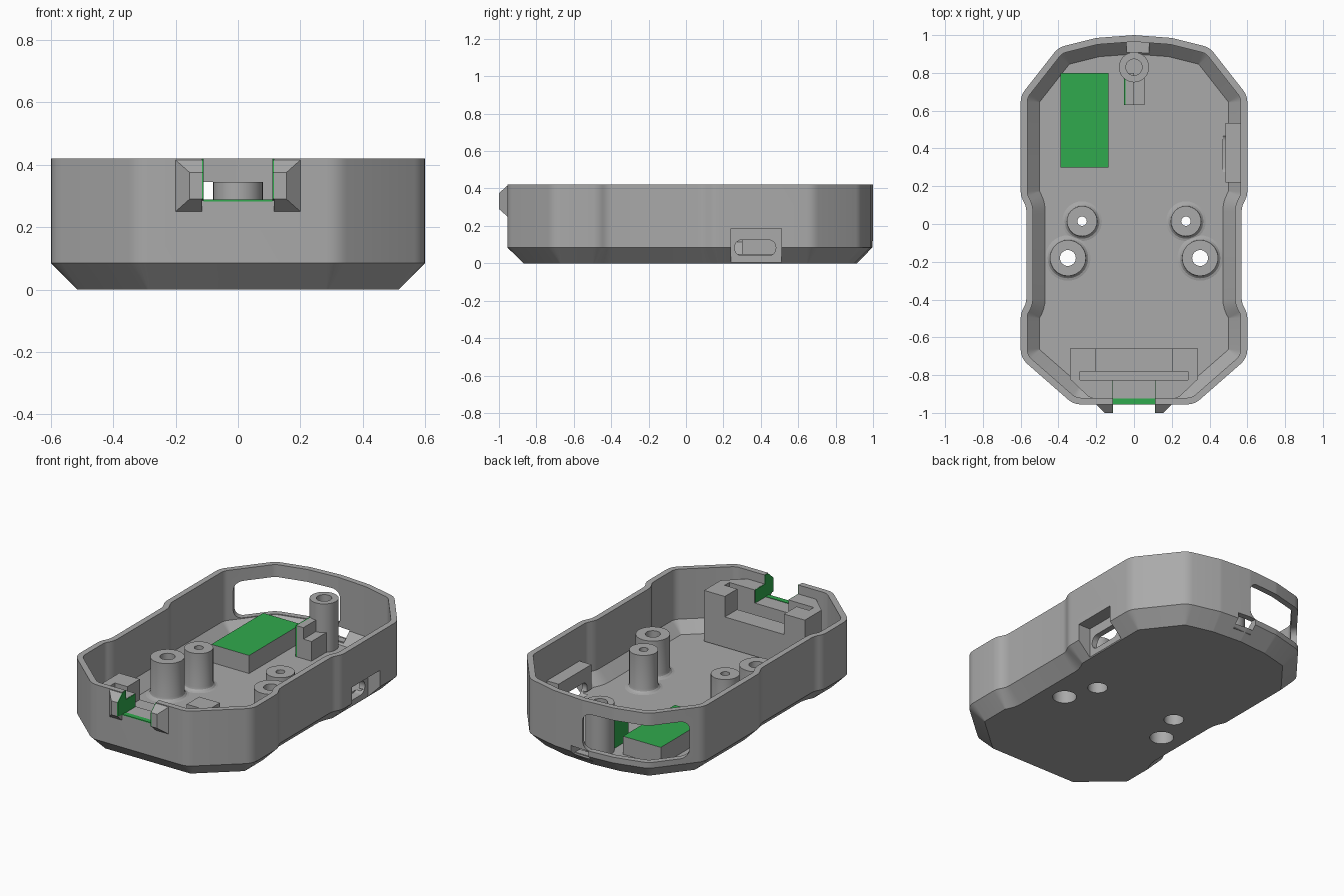
import bpy, bmesh, math
from mathutils import Matrix, Vector

if "Cube" in bpy.data.objects:
    bpy.data.objects.remove(bpy.data.objects["Cube"])


def material(name, rgb):
    m = bpy.data.materials.new(name)
    m.diffuse_color = (*rgb, 1)
    m.use_nodes = True
    m.node_tree.nodes["Principled BSDF"].inputs["Base Color"].default_value = m.diffuse_color
    return m


GREY = material("grey plastic", (0.40, 0.40, 0.40))
GREEN = material("green face", (0.03, 0.40, 0.075))


def finish(name, bm, mat=GREY):
    bmesh.ops.recalc_face_normals(bm, faces=bm.faces)
    me = bpy.data.meshes.new(name)
    bm.to_mesh(me)
    bm.free()
    ob = bpy.data.objects.new(name, me)
    bpy.context.collection.objects.link(ob)
    me.materials.append(mat)
    return ob


def loft(name, rings, mat=GREY):
    """Closed solid through rings that share a point count."""
    bm = bmesh.new()
    loops = [[bm.verts.new(p) for p in r] for r in rings]
    n = len(loops[0])
    for a, b in zip(loops, loops[1:]):
        for i in range(n):
            j = (i + 1) % n
            bm.faces.new((a[i], a[j], b[j], b[i]))
    bm.faces.new(loops[0])
    bm.faces.new(loops[-1])
    return finish(name, bm, mat)


def prism(name, pts, z0, z1, mat=GREY):
    return loft(name, [[(x, y, z) for x, y in pts] for z in (z0, z1)], mat)


def box(name, x0, x1, y0, y1, z0, z1, mat=GREY):
    return prism(name, [(x0, y0), (x1, y0), (x1, y1), (x0, y1)], z0, z1, mat)


def circle(x, y, r, n=32):
    return [(x + r * math.cos(2 * math.pi * i / n),
             y + r * math.sin(2 * math.pi * i / n)) for i in range(n)]


def rounded_rect(w, h, r, n=6):
    pts = []
    for k, (sx, sy) in enumerate(((1, 1), (-1, 1), (-1, -1), (1, -1))):
        for i in range(n + 1):
            a = math.pi / 2 * (k + i / n)
            pts.append((sx * (w / 2 - r) + r * math.cos(a), sy * (h / 2 - r) + r * math.sin(a)))
    return pts


def upright(ob, centre, normal):
    """Turn a prism so its depth runs along a horizontal normal."""
    nz = Vector(normal).normalized()
    up = Vector((0, 0, 1))
    m = Matrix((up.cross(nz), up, nz)).transposed().to_4x4()
    ob.data.transform(Matrix.Translation(centre) @ m)
    return ob


def lathe(name, profile, x, y, n=32):
    bm = bmesh.new()
    cols = [[bm.verts.new((x + r * math.cos(2 * math.pi * i / n),
                           y + r * math.sin(2 * math.pi * i / n), z)) for r, z in profile]
            for i in range(n)]
    m = len(profile)
    for i in range(n):
        a, b = cols[i], cols[(i + 1) % n]
        for k in range(m):
            bm.faces.new((a[k], b[k], b[(k + 1) % m], a[(k + 1) % m]))
    return finish(name, bm)


def cut(ob, cutters):
    bpy.context.view_layer.objects.active = ob
    for c in cutters:
        mod = ob.modifiers.new("cut", 'BOOLEAN')
        mod.operation, mod.solver, mod.object = 'DIFFERENCE', 'EXACT', c
        bpy.ops.object.modifier_apply(modifier=mod.name)


# Case outline, with offset and filleted corners
HALF = [(0.32, -0.955), (0.6, -0.71), (0.6, -0.47), (0.57, -0.42), (0.57, 0.09),
        (0.6, 0.15), (0.6, 0.68), (0.40, 0.935), (0.2, 0.985)]
OUTLINE = [Vector(p) for p in HALF + [(0, 1.0)] + [(-x, y) for x, y in reversed(HALF)]]


def ring(d, z, radius=0.1, seg=4):
    n = len(OUTLINE)
    pts = []
    for i, p in enumerate(OUTLINE):
        e0 = (p - OUTLINE[i - 1]).normalized()
        e1 = (OUTLINE[(i + 1) % n] - p).normalized()
        n0, n1 = Vector((-e0.y, e0.x)), Vector((-e1.y, e1.x))
        turn = math.atan2(e0.x * e1.y - e0.y * e1.x, e0.dot(e1))
        c = p + (n0 + n1) * d / (1 + n0.dot(n1))
        r = max(radius - d, 0.006) if turn > 0 else radius + d
        s = 1 if turn > 0 else -1
        centre = c + (n0 + n1) * s * r / (1 + n0.dot(n1))
        for k in range(seg + 1):
            a = turn * k / seg
            v = -s * r * n0
            pts.append((centre.x + v.x * math.cos(a) - v.y * math.sin(a),
                        centre.y + v.x * math.sin(a) + v.y * math.cos(a), z))
    return pts


shell = loft("case_shell", [ring(0.085, 0), ring(0, 0.085), ring(0, 0.42),
                            ring(0.035, 0.42), ring(0.035, 0.115), ring(0.1, 0.05)])

# Openings in the case
POSTS = [(0.35, -0.18, 0.095, 0.042, 0.066), (0.275, 0.015, 0.08, 0.025, 0.055)]
holes = [prism("hole_cutter", circle(s * x, y, rc), -0.1, 0.1)
         for x, y, ro, rh, rc in POSTS for s in (-1, 1)]
window = upright(prism("window_cutter", rounded_rect(0.6, 0.225, 0.05), -0.2, 0.25),
                 (-0.275, 0.875, 0.232), (-0.41, 0.91, 0))
vent = box("vent_cutter", -0.04, 0.08, 0.9, 1.1, 0.06, 0.12)
front_gap = box("front_gap_cutter", -0.115, 0.115, -1.1, -0.825, 0.285, 0.6)
pocket = box("pocket_cutter", 0.52, 0.7, 0.24, 0.51, -0.05, 0.185)
slot = upright(prism("slot_cutter", rounded_rect(0.22, 0.085, 0.04), -0.07, 0.1),
               (0.54, 0.37, 0.083), (1, 0, 0))
cut(shell, holes + [window, vent, front_gap, pocket, slot])

# Side switch housing
housing = box("switch_housing", 0.485, 0.57, 0.22, 0.535, 0.06, 0.21)
cut(housing, [pocket, slot])

# Front connector block with a stepped seat
side = [(0.215, -0.922), (0.24, -0.915), (0.34, -0.82), (0.34, -0.66)]
block = prism("connector_block", side + [(-x, y) for x, y in reversed(side)], 0.055, 0.365)
seat = box("seat_cutter", -0.2, 0.2, -0.785, -0.6, 0.24, 0.6)
groove = box("groove_cutter", -0.285, 0.285, -0.825, -0.78, 0.2, 0.6)
cut(block, [seat, groove, front_gap])

# Flared jaws around the front gap, with green inner faces
for s, label in ((1, "right"), (-1, "left")):
    rings = []
    for y, x1, z0, z1 in ((-0.94, 0.2, 0.25, 0.415), (-0.955, 0.2, 0.25, 0.415),
                          (-1.0, 0.155, 0.29, 0.375)):
        rings.append([(s * 0.115, y, z0), (s * x1, y, z0), (s * x1, y, z1), (s * 0.115, y, z1)])
    loft("front_jaw_" + label, rings)
    face = [(-1.0, 0.29), (-0.955, 0.285), (-0.83, 0.285), (-0.83, 0.364),
            (-0.92, 0.364), (-0.92, 0.42), (-0.955, 0.415), (-1.0, 0.375)]
    loft("jaw_face_" + label, [[(s * x, y, z) for y, z in face] for x in (0.111, 0.116)], GREEN)
box("gap_sill", -0.111, 0.111, -0.956, -0.925, 0.282, 0.288, GREEN)

# Screw posts with counterbores and flared feet
for x, y, ro, rh, rc in POSTS:
    flare = [(ro + 0.025 * (1 - math.sin(a)), 0.075 - 0.025 * math.cos(a))
             for a in (math.pi / 2, math.pi / 3, math.pi / 6, 0)]
    flare = [(ro + 0.025 * (1 - math.cos(t)), 0.075 - 0.025 * math.sin(t))
             for t in (0, math.pi / 6, math.pi / 3, math.pi / 2)]
    prof = [(rc, 0.03), (rc, 0.2), (rh, 0.2), (rh, 0.28), (ro, 0.28)] + flare + [(ro + 0.025, 0.03)]
    for s in (-1, 1):
        lathe("screw_post", prof, s * x, y)

# Rear boss with a blind hole
boss = prism("rear_boss", circle(0, 0.83, 0.08), 0.04, 0.345)
cut(boss, [prism("boss_hole_cutter", circle(0, 0.83, 0.043), 0.2, 0.5)])

# Bracket in front of the boss, green on its left face
box("bracket_tall", -0.045, 0.0, 0.63, 0.80, 0.04, 0.24)
box("bracket_low", 0.0, 0.055, 0.63, 0.80, 0.04, 0.17)
box("bracket_face", -0.052, -0.044, 0.63, 0.83, 0.05, 0.24, GREEN)
box("vent_ledge", -0.04, 0.08, 0.91, 0.955, 0.04, 0.065)

# Raised pad with a green top
pad = box("raised_pad", -0.39, -0.135, 0.3, 0.8, 0.04, 0.16)
pad.data.materials.append(GREEN)
for f in pad.data.polygons:
    f.material_index = int(f.normal.z > 0.9)

# Remove cutters and smooth the rounded parts
for ob in list(bpy.data.objects):
    if "cutter" in ob.name:
        bpy.data.objects.remove(ob)
bpy.ops.object.select_all(action='DESELECT')
for ob in bpy.data.objects:
    ob.select_set(True)
    bpy.context.view_layer.objects.active = ob
bpy.ops.object.shade_smooth_by_angle(angle=math.radians(25))
